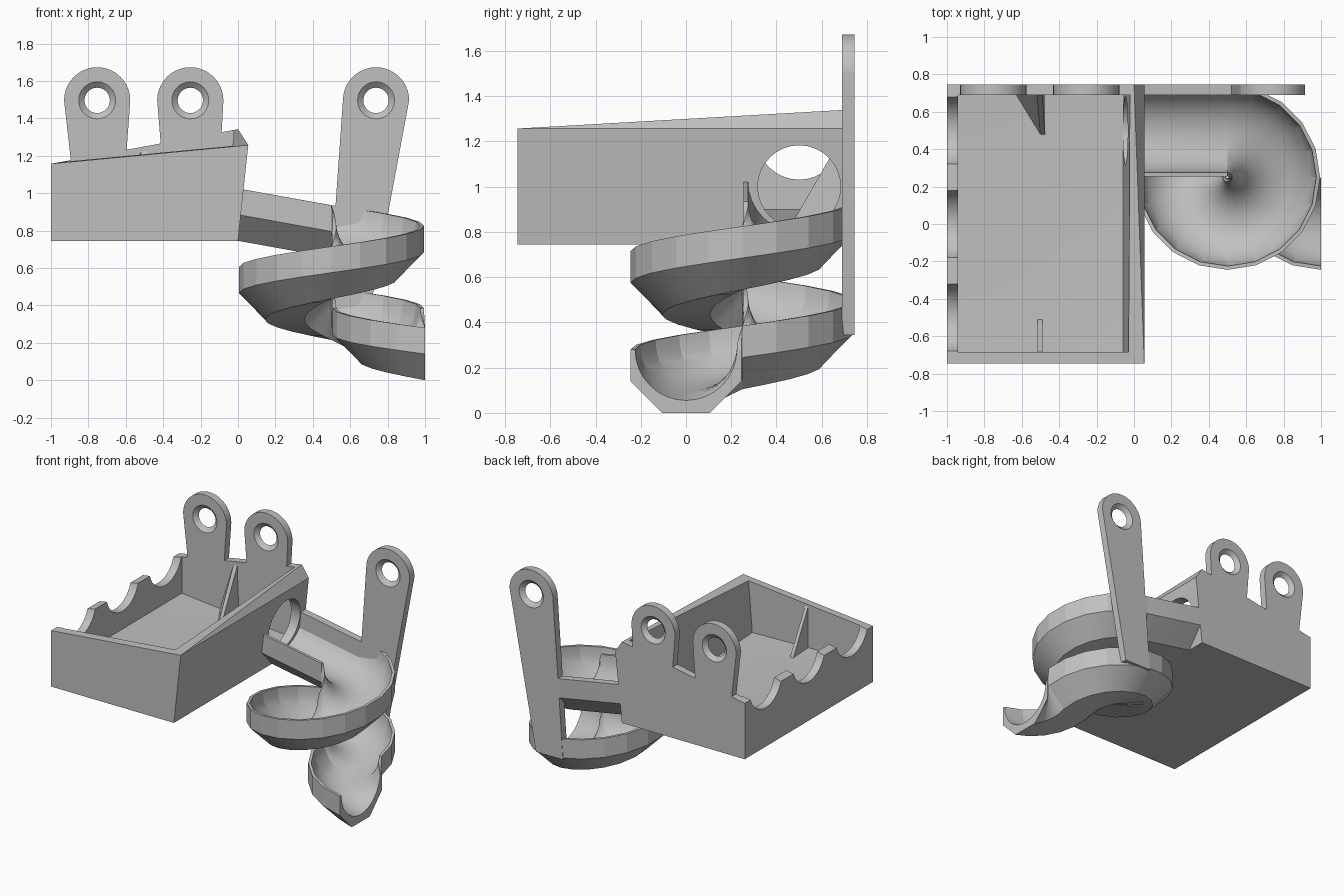
import bpy, bmesh, math
from mathutils import Matrix, Vector

if "Cube" in bpy.data.objects:
    bpy.data.objects.remove(bpy.data.objects["Cube"])

GREY = (0.53, 0.53, 0.53, 1)
mat = bpy.data.materials.new("matte grey")
mat.use_nodes = True
mat.diffuse_color = GREY
mat.node_tree.nodes["Principled BSDF"].inputs["Base Color"].default_value = GREY


def finish(name, bm):
    bmesh.ops.recalc_face_normals(bm, faces=bm.faces)
    mesh = bpy.data.meshes.new(name)
    bm.to_mesh(mesh)
    bm.free()
    mesh.materials.append(mat)
    obj = bpy.data.objects.new(name, mesh)
    bpy.context.collection.objects.link(obj)
    return obj


def hull(name, points):
    bm = bmesh.new()
    verts = [bm.verts.new(p) for p in points]
    result = bmesh.ops.convex_hull(bm, input=verts)
    spare = [v for v in result["geom_interior"] if isinstance(v, bmesh.types.BMVert)]
    bmesh.ops.delete(bm, geom=spare, context="VERTS")
    return finish(name, bm)


def cone(name, centre, axis, r1, r2, depth):
    bm = bmesh.new()
    turn = Vector(axis).to_track_quat("Z", "Y").to_matrix().to_4x4()
    bmesh.ops.create_cone(bm, cap_ends=True, segments=32, radius1=r1, radius2=r2,
                          depth=depth, matrix=Matrix.Translation(centre) @ turn)
    return finish(name, bm)


def cut(obj, cutter):
    mod = obj.modifiers.new("cut", "BOOLEAN")
    mod.operation = "DIFFERENCE"
    mod.solver = "EXACT"
    mod.object = cutter
    bpy.context.view_layer.objects.active = obj
    with bpy.context.temp_override(object=obj, active_object=obj):
        bpy.ops.object.modifier_apply(modifier=mod.name)
    bpy.data.objects.remove(cutter)


def smooth(obj, angle):
    bpy.ops.object.select_all(action="DESELECT")
    obj.select_set(True)
    bpy.context.view_layer.objects.active = obj
    bpy.ops.object.shade_smooth_by_angle(angle=math.radians(angle))


BACK, PLATE, BASE = 0.745, 0.69, 0.745

# Tray: flared outer shell with a hollow whose floor falls to the exit
tray = hull("tray", [(x, y, z) for y in (-BACK, BACK)
                     for x, z in ((-1, BASE), (0, BASE), (-1, 1.157), (0.055, 1.257))]
            + [(0, BACK, 1.342)])
hollow = hull("hollow", [
    (-0.94, -0.685, 0.9), (-0.94, PLATE, 0.9), (-0.06, -0.685, 0.88),
    (-0.06, 0.5, 0.815), (-0.06, PLATE, 0.815)]
    + [(x, y, 1.5) for x in (-0.94, -0.01) for y in (-0.685, PLATE)])
cut(tray, hollow)
cut(tray, cone("exit_hole", (0.02, 0.5, 1.0), (1, 0, 0), 0.183, 0.183, 0.165))

# Small guide fins on the tray floor
hull("front_fin", [(x, y, z) for x in (-0.515, -0.49)
                   for y, z in ((-0.69, 0.86), (-0.69, 1.2), (-0.5, 0.86))])
hull("back_fin", [(-0.5, 0.47, 0.84), (-0.475, 0.47, 0.84), (-0.645, 0.7, 0.84),
                  (-0.475, 0.7, 0.84), (-0.52, 0.7, 1.24), (-0.49, 0.7, 1.24)])

# Scalloped notches along the outer side of the tray
for y in (-0.5, 0, 0.5):
    cut(tray, cone("scallop", (-1, y, 1.22), (1, 0, 0), 0.189, 0.189, 0.18))


# Mounting lugs with bevelled screw holes
def lug(name, x, base_left, base_right, base_z, radius=0.177, z=1.496):
    arc = [(x + radius * math.cos(math.pi * i / 20), z + radius * math.sin(math.pi * i / 20))
           for i in range(21)]
    outline = arc + [(base_left, base_z), (base_right, base_z)]
    obj = hull(name, [(px, y, pz) for px, pz in outline for y in (PLATE, BACK)])
    for y, way in ((PLATE, 1), (BACK, -1)):
        cut(obj, cone("screw_hole", (x, y + way * 0.014, z), (0, way, 0), 0.1, 0.066, 0.03))
    smooth(obj, 25)


lug("tray_lug_outer", -0.753, -0.885, -0.605, 1.1)
lug("tray_lug_inner", -0.255, -0.4, -0.1, 1.1)
lug("slide_arm", 0.738, 0.48, 0.7, 0.345)

# Spiral slide: path stations as (position, heading)
R = 0.25
stations = [((0.0, 0.5, BASE), 0.0)]
TURN, STEPS, EXIT = math.radians(450), 25, 5
for i in range(STEPS + 1):
    a = TURN * i / STEPS
    drop = 0.655 - 0.55 * i / STEPS
    stations.append(((0.5 + R * math.sin(a), 0.25 + R * math.cos(a), drop), -a))
for i in range(1, EXIT + 1):
    a = math.pi / 2 * i / EXIT
    stations.append(((1 - R * math.cos(a), 0.25 - R * math.sin(a), 0.105 * (1 - i / EXIT)),
                     a - math.pi / 2))

# Trough section: chamfered outside, round inside
HALF, TOP, BORE = 0.245, 0.28, 0.225
section = [(-HALF, TOP), (-HALF, 0.14), (-0.105, 0), (0.105, 0), (HALF, 0.14), (HALF, TOP)]
section += [(BORE * math.cos(t), TOP - BORE * math.sin(t))
            for t in (math.pi * k / 16 for k in range(17))]

bm = bmesh.new()
rings = []
for (x, y, z), heading in stations:
    sx, sy = -math.sin(heading), math.cos(heading)
    rings.append([bm.verts.new((x + u * sx, y + u * sy, z + w)) for u, w in section])
n = len(section)
for a, b in zip(rings, rings[1:]):
    for k in range(n):
        bm.faces.new((a[k], a[(k + 1) % n], b[(k + 1) % n], b[k]))
bm.faces.new(rings[0])
bm.faces.new(rings[-1])
smooth(finish("spiral_slide", bm), 15)

# Flat bar tying the tray to the slide arm
hull("slide_bar", [(x, y, z + h) for x, z in ((0, BASE), (0.53, 0.65))
                   for y in (PLATE, BACK) for h in (0.14, TOP)])
smooth(tray, 20)
